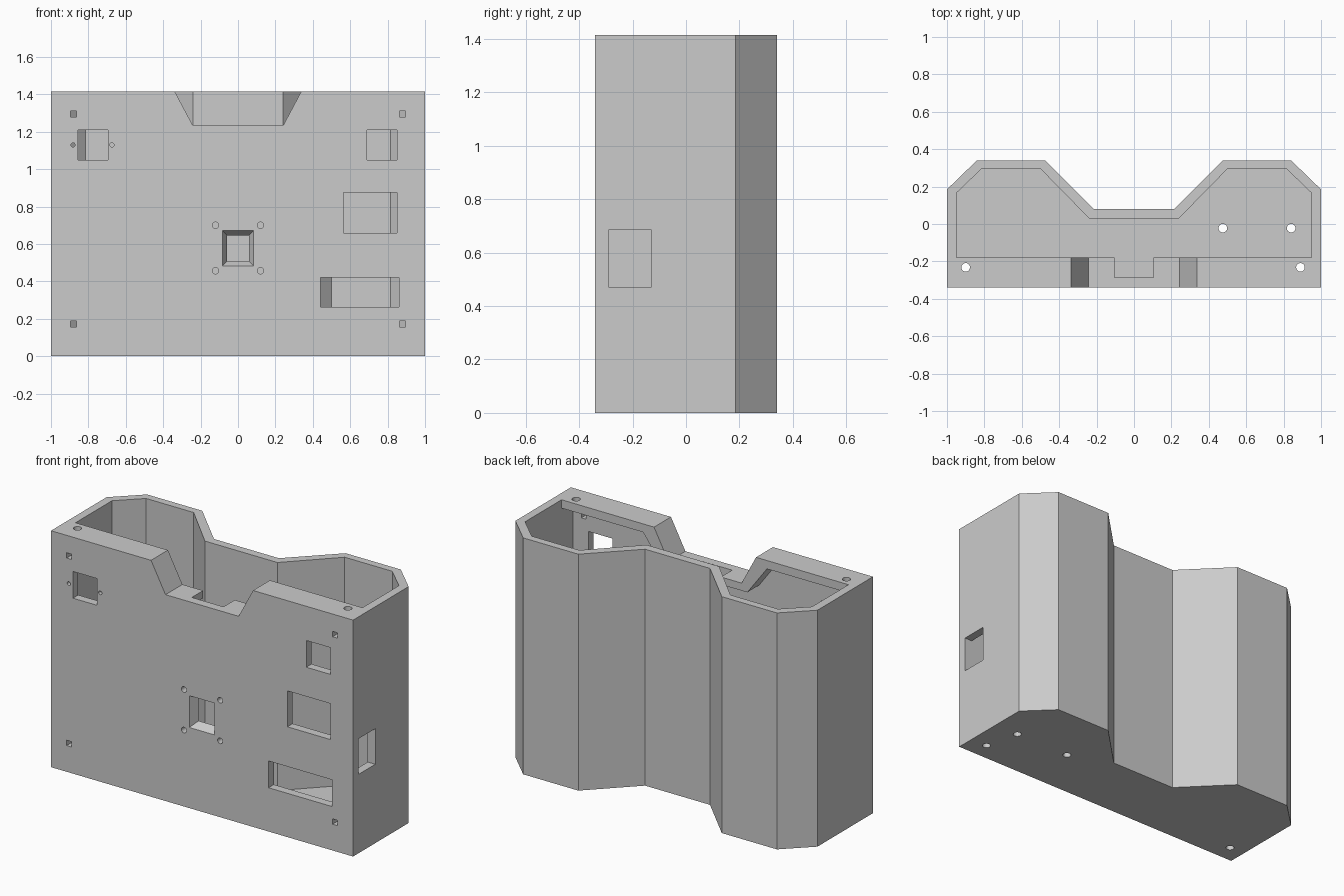
import bpy, bmesh, math
from mathutils import Vector

if "Cube" in bpy.data.objects:
    bpy.data.objects.remove(bpy.data.objects["Cube"], do_unlink=True)

HEIGHT, FRONT, POCKET, LIP = 1.415, -0.34, -0.29, -0.18
FLOOR = 0.05

grey = bpy.data.materials.new("light_grey")
grey.use_nodes = True
grey.diffuse_color = (0.6, 0.6, 0.6, 1)
grey.node_tree.nodes["Principled BSDF"].inputs["Base Color"].default_value = (0.6, 0.6, 0.6, 1)


def solid(name, loops):
    """Closed solid skinned between two matching loops of points."""
    bm = bmesh.new()
    a, b = [[bm.verts.new(p) for p in loop] for loop in loops]
    n = len(a)
    bm.faces.new(a)
    bm.faces.new(b[::-1])
    for i in range(n):
        bm.faces.new((a[i], b[i], b[(i + 1) % n], a[(i + 1) % n]))
    bmesh.ops.recalc_face_normals(bm, faces=bm.faces)
    mesh = bpy.data.meshes.new(name)
    bm.to_mesh(mesh)
    bm.free()
    mesh.materials.append(grey)
    obj = bpy.data.objects.new(name, mesh)
    bpy.context.collection.objects.link(obj)
    return obj


def upright(name, pts, z0, z1):
    return solid(name, [[(x, y, z) for x, y in pts] for z in (z0, z1)])


def through(name, pts, y0, y1):
    return solid(name, [[(x, y, z) for x, z in pts] for y in (y0, y1)])


def mirrored(half):
    return half + [(-x, v) for x, v in reversed(half)]


def rect(x0, x1, v0, v1):
    return [(x0, v0), (x1, v0), (x1, v1), (x0, v1)]


def circle(cx, cy, r, n=24):
    return [(cx + r * math.cos(i * math.tau / n), cy + r * math.sin(i * math.tau / n)) for i in range(n)]


def cut(target, cutter):
    mod = target.modifiers.new("cut", "BOOLEAN")
    mod.operation, mod.solver, mod.object = "DIFFERENCE", "EXACT", cutter
    bpy.context.view_layer.update()
    graph = bpy.context.evaluated_depsgraph_get()
    mesh = bpy.data.meshes.new_from_object(target.evaluated_get(graph))
    target.modifiers.clear()
    target.data = mesh
    bpy.data.objects.remove(cutter, do_unlink=True)


# Housing shell with two faceted bulges at the back
outer = mirrored([(1, FRONT), (1, 0.185), (0.84, 0.34), (0.475, 0.34), (0.215, 0.08)])
inner = mirrored([(0.95, LIP), (0.95, 0.165), (0.815, 0.295), (0.5, 0.295), (0.24, 0.03)])
body = upright("housing", outer, 0, HEIGHT)
cut(body, upright("cavity", inner, FLOOR, 2))

# Pocket behind the front panel, leaving a thick lip around the top notch
pocket = mirrored([(0.95, FLOOR), (0.95, 1.365), (0.41, 1.365), (0.28, 1.19)])
cut(body, through("panel_pocket", pocket, POCKET, -0.12))
notch = mirrored([(0.242, 1.235), (0.436, 1.6)])
cut(body, through("top_notch", notch, -0.5, -0.1))
cut(body, upright("notch_slot", rect(-0.105, 0.105, POCKET + 0.003, -0.12), 1.1, 1.3))

# Rectangular windows and corner pin holes in the front panel
windows = [rect(-0.855, -0.695, 1.05, 1.21), rect(0.69, 0.85, 1.05, 1.21),
           rect(0.565, 0.85, 0.66, 0.875), rect(0.44, 0.86, 0.262, 0.422)]
windows += [rect(x - 0.016, x + 0.016, z - 0.016, z + 0.016)
            for x in (-0.88, 0.88) for z in (0.173, 1.295)]
# Screw holes around the centre opening and the upper window
windows += [circle(x, z, 0.017) for x in (-0.12, 0.12) for z in (0.457, 0.70)]
windows += [circle(x, 1.13, 0.011) for x in (-0.882, -0.674)]
for pts in windows:
    cut(body, through("window", pts, -0.4, -0.22))

# Tapered centre opening
wide, narrow = rect(-0.11, 0.11, 0.455, 0.70), rect(-0.058, 0.058, 0.51, 0.645)
cut(body, solid("centre_opening", [[(x, -0.39, z) for x, z in wide],
                                   [(x, POCKET, z) for x, z in narrow]]))
cut(body, through("centre_opening_back", narrow, POCKET - 0.01, -0.2))

# Side port
cut(body, upright("side_port", rect(0.9, 1.1, POCKET, -0.13), 0.472, 0.685))

# Vertical bolt holes through the lip and floor
for x, y in [(-0.9, -0.232), (0.89, -0.232), (0.475, -0.022), (0.84, -0.022)]:
    cut(body, upright("bolt_hole", circle(x, y, 0.023), -0.2, 2))
